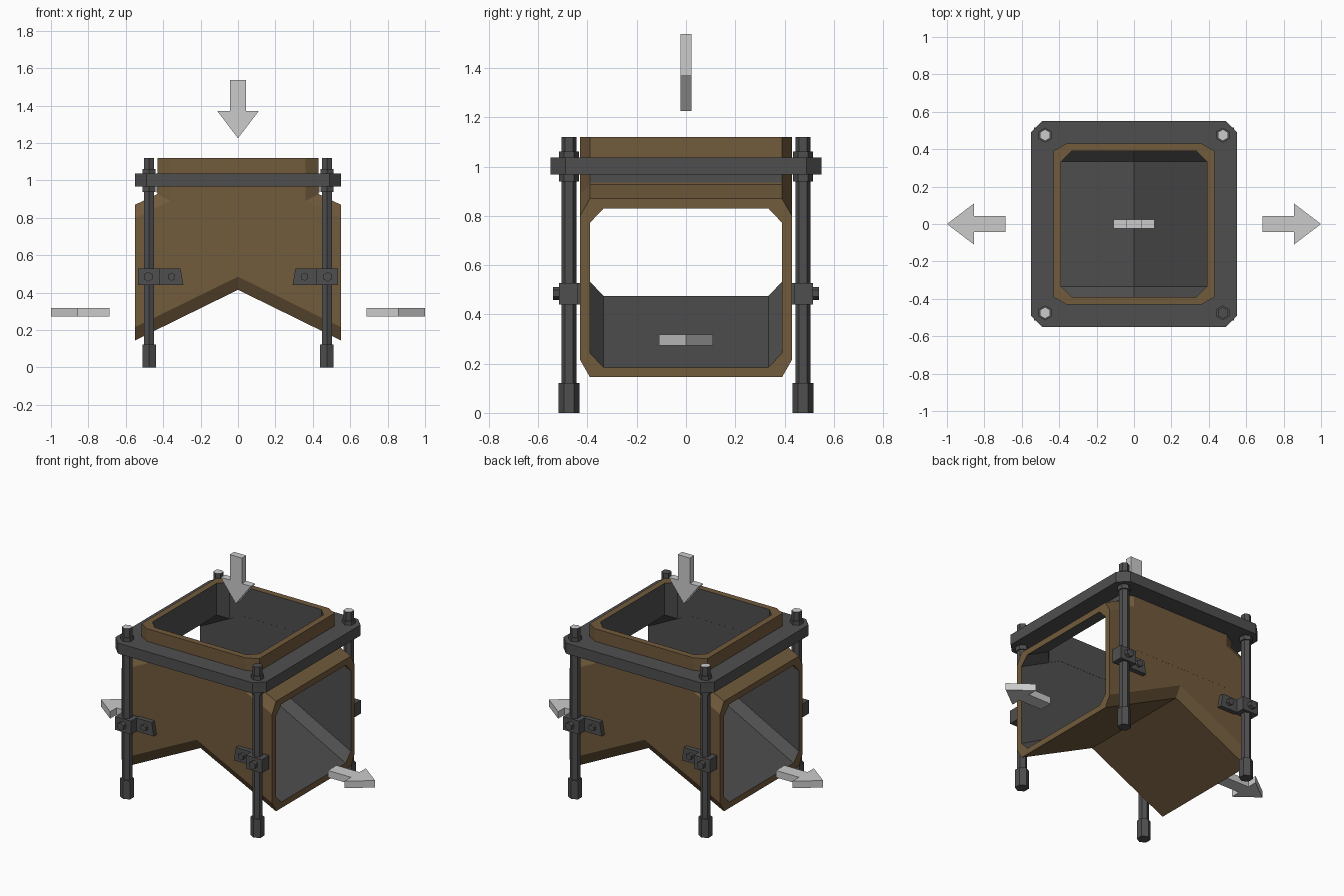
import bpy, bmesh, math
from mathutils import Matrix

if "Cube" in bpy.data.objects:
    bpy.data.objects.remove(bpy.data.objects["Cube"])


def material(name, rgb):
    m = bpy.data.materials.new(name)
    m.diffuse_color = (*rgb, 1)
    m.use_nodes = True
    m.node_tree.nodes["Principled BSDF"].inputs["Base Color"].default_value = m.diffuse_color
    return m


BROWN = material("brown_shell", (0.165, 0.103, 0.045))
GREY = material("dark_grey", (0.078, 0.078, 0.078))
LIGHT = material("light_grey", (0.6, 0.6, 0.6))


def finish(name, bm, mats, index=0):
    bmesh.ops.recalc_face_normals(bm, faces=bm.faces)
    for f in bm.faces:
        f.material_index = index
    me = bpy.data.meshes.new(name)
    bm.to_mesh(me)
    bm.free()
    for m in mats:
        me.materials.append(m)
    ob = bpy.data.objects.new(name, me)
    bpy.context.collection.objects.link(ob)
    return ob


def loft(name, rings, mats, index=0):
    """Skin a list of closed rings and cap both ends."""
    bm = bmesh.new()
    vs = [[bm.verts.new(p) for p in r] for r in rings]
    n = len(vs[0])
    for a, b in zip(vs, vs[1:]):
        for i in range(n):
            j = (i + 1) % n
            bm.faces.new((a[i], a[j], b[j], b[i]))
    bm.faces.new(vs[0])
    bm.faces.new(vs[-1])
    return finish(name, bm, mats, index)


def octagon(u0, u1, v0, v1, cu, cv):
    """Rectangle with cut corners."""
    return [(u0 + cu, v0), (u1 - cu, v0), (u1, v0 + cv), (u1, v1 - cv),
            (u1 - cu, v1), (u0 + cu, v1), (u0, v1 - cv), (u0, v0 + cv)]


def column(name, half, cx, cy, z0, z1, mats, index=0):
    ring = octagon(-half, half, -half, half, cx, cy)
    return loft(name, [[(x, y, z) for x, y in ring] for z in (z0, z1)], mats, index)


def tube(name, half, sections, cy, cz, mats, index):
    rings = [[(x, y, z) for y, z in octagon(-half, half, zb, zt, cy, cz)]
             for x, zb, zt in sections]
    return loft(name, rings, mats, index)


def boolean(target, tool, op):
    mod = target.modifiers.new(op, 'BOOLEAN')
    mod.operation, mod.object, mod.solver = op, tool, 'EXACT'
    bpy.context.view_layer.objects.active = target
    bpy.ops.object.modifier_apply(modifier=mod.name)
    bpy.data.objects.remove(tool)


def prism(name, points, place, mats):
    """Flat outline, placed at both ends of its thickness."""
    return loft(name, [[place(u, v, s) for u, v in points] for s in (0, 1)], mats)


def rod(name, loc, r, length, mats, sides=6, axis='Z'):
    bm = bmesh.new()
    rot = Matrix.Rotation(math.pi / 2, 4, 'X') if axis == 'Y' else Matrix.Identity(4)
    bmesh.ops.create_cone(bm, cap_ends=True, segments=sides, radius1=r, radius2=r,
                          depth=length, matrix=Matrix.Translation(loc) @ rot)
    return finish(name, bm, mats)


# Two-way chute: brown outside, grey inside
shell = [BROWN, GREY]
outer_half = [(0, 0.415, 0.99), (0.3, 0.268, 0.99), (0.55, 0.145, 0.87)]
inner_half = [(0, 0.475, 0.98), (0.25, 0.343, 0.98), (0.65, 0.132, 0.78)]


def both(half):
    return [(-x, a, b) for x, a, b in half[:0:-1]] + half


chute = tube("chute_body", 0.43, both(outer_half), 0.04, 0.07, shell, 0)
boolean(chute, column("collar_outer", 0.4305, 0.07, 0.04, 0.6, 1.12, shell, 0), 'UNION')
boolean(chute, tube("bore", 0.39, both(inner_half), 0.055, 0.058, shell, 1), 'DIFFERENCE')
boolean(chute, column("collar_bore", 0.3895, 0.055, 0.055, 0.65, 1.3, shell, 1), 'DIFFERENCE')

# Square top frame around the collar
frame = column("top_frame", 0.55, 0.06, 0.06, 0.967, 1.037, [GREY])
boolean(frame, column("frame_hole", 0.425, 0.065, 0.04, 0.9, 1.1, [GREY]), 'DIFFERENCE')

for sx in (-1, 1):
    side = "right" if sx > 0 else "left"
    # Grey seam strip below the frame
    prism(side + "_seam_strip", [(-0.39, 0.935), (0.39, 0.935), (0.39, 0.97), (-0.39, 0.97)],
          lambda u, v, s: (sx * (0.42 + 0.015 * s), u, v), [GREY])
    for sy in (-1, 1):
        tag = side + ("_back_" if sy > 0 else "_front_")
        x, y = sx * 0.475, sy * 0.475
        # Legs, feet and nuts
        leg = rod(tag + "leg", (x, y, 0.56), 0.031, 1.12, [GREY, LIGHT])
        if not (sx > 0 and sy < 0):
            for f in leg.data.polygons:
                f.material_index = int(f.normal.z > 0.9)
        rod(tag + "foot", (x, y, 0.061), 0.042, 0.122, [GREY])
        rod(tag + "upper_nut", (x, y, 1.048), 0.04, 0.026, [GREY])
        rod(tag + "lower_nut", (x, y, 0.954), 0.04, 0.03, [GREY])
        # Clamp round the leg and tab fixed to the chute
        prism(tag + "clamp", [(0.418, 0.44), (0.535, 0.44), (0.535, 0.528), (0.418, 0.528)],
              lambda u, v, s: (sx * u, sy * (0.44 + 0.075 * s), v), [GREY])
        prism(tag + "tab", [(0.292, 0.44), (0.42, 0.44), (0.42, 0.528), (0.307, 0.528)],
              lambda u, v, s: (sx * u, sy * (0.425 + 0.035 * s), v), [GREY])
        rod(tag + "clamp_bolt", (sx * 0.48, sy * 0.525, 0.485), 0.026, 0.03, [GREY], 6, 'Y')
        rod(tag + "tab_bolt", (sx * 0.355, sy * 0.465, 0.485), 0.022, 0.03, [GREY], 6, 'Y')

# Flow arrows: one in, two out (outline as distance from tip, half width)
arrow = [(0, 0), (0.145, 0.11), (0.145, 0.044), (0.313, 0.044),
         (0.313, -0.044), (0.145, -0.044), (0.145, -0.11)]
prism("inlet_arrow", arrow, lambda u, v, s: (v, -0.023 + 0.046 * s, 1.225 + u), [LIGHT])
for sx in (-1, 1):
    prism("outlet_arrow_" + ("right" if sx > 0 else "left"), arrow,
          lambda u, v, s: (sx * (1 - u), v, 0.273 + 0.046 * s), [LIGHT])
